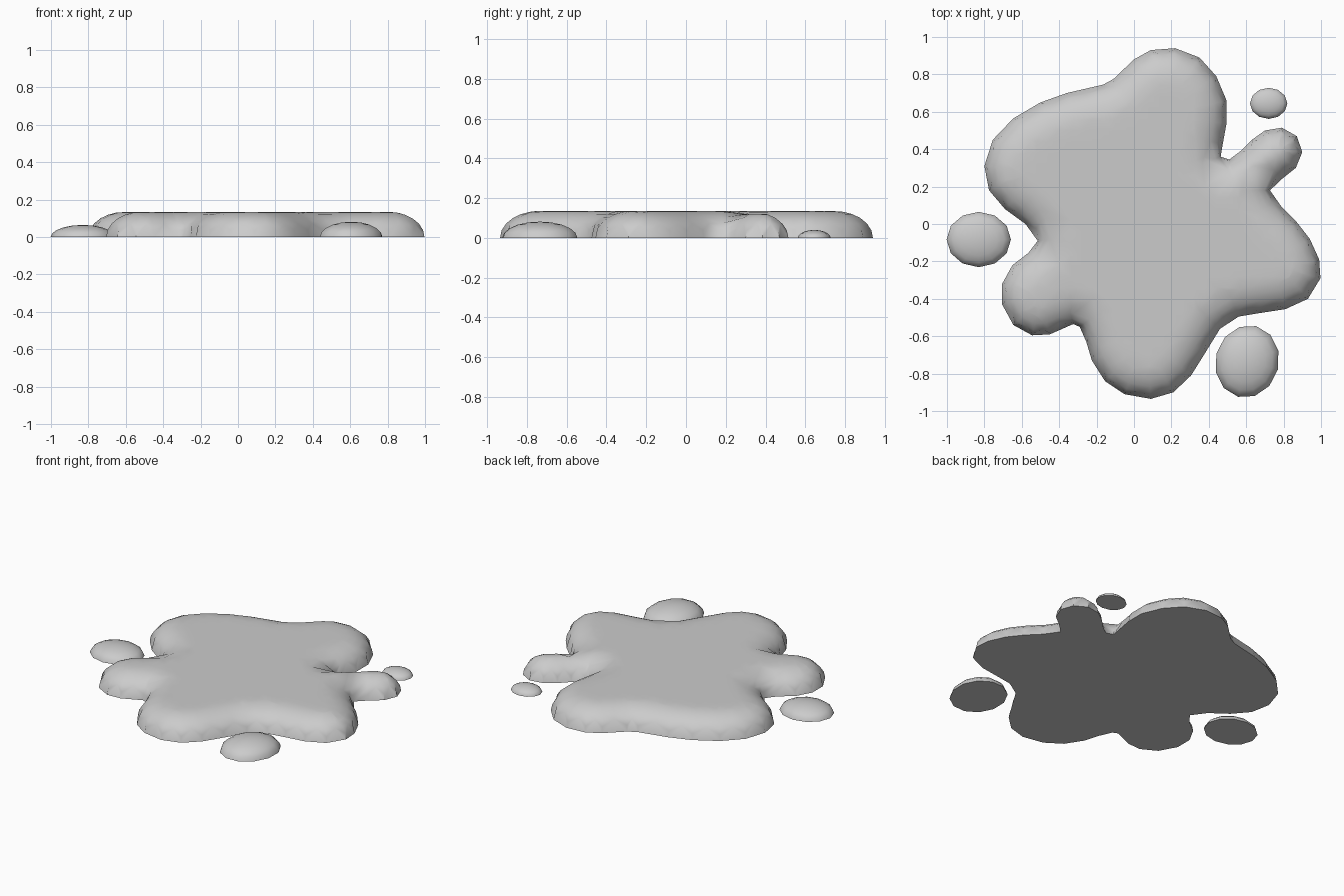
import bpy, bmesh, math
from mathutils import Vector
from mathutils.geometry import delaunay_2d_cdt, intersect_point_line

if "Cube" in bpy.data.objects:
    bpy.data.objects.remove(bpy.data.objects["Cube"])

HEIGHT, ROUND = 0.135, 0.19

# Puddle outline seen from above, clockwise
outline = [
    (.22, .94), (.35, .89), (.44, .79), (.495, .66), (.495, .54), (.475, .43),
    (.463, .36), (.51, .345), (.57, .39), (.63, .45), (.70, .50), (.79, .515),
    (.87, .47), (.90, .385), (.865, .30), (.79, .24), (.727, .18), (.79, .09),
    (.87, .01), (.94, -.08), (.99, -.19), (.997, -.29), (.93, -.40), (.81, -.455),
    (.68, -.475), (.56, -.495), (.46, -.56), (.38, -.69), (.305, -.81), (.21, -.90),
    (.09, -.935), (-.05, -.91), (-.155, -.84), (-.225, -.73), (-.255, -.63),
    (-.29, -.55), (-.325, -.535), (-.45, -.59), (-.545, -.595), (-.645, -.54),
    (-.705, -.43), (-.705, -.32), (-.65, -.22), (-.565, -.155), (-.515, -.09),
    (-.58, 0), (-.69, .08), (-.775, .18), (-.80, .31), (-.755, .45), (-.645, .565),
    (-.50, .65), (-.36, .70), (-.165, .745), (-.11, .775), (0, .88), (.09, .93)]
rim = [Vector(p) for p in reversed(outline)]
n = len(rim)
sides = [(rim[i], rim[(i + 1) % n]) for i in range(n)]


def edge_distance(p):
    best = 9.0
    for a, b in sides:
        t = min(1, max(0, (p - a).dot(b - a) / (b - a).length_squared))
        best = min(best, (p - a.lerp(b, t)).length)
    return best


def inside(p):
    hit = False
    for a, b in sides:
        if (a.y > p.y) != (b.y > p.y) and p.x < a.x + (p.y - a.y) / (b.y - a.y) * (b.x - a.x):
            hit = not hit
    return hit


def finish(name, bm):
    mesh = bpy.data.meshes.new(name)
    bmesh.ops.recalc_face_normals(bm, faces=bm.faces)
    bm.to_mesh(mesh)
    bm.free()
    ob = bpy.data.objects.new(name, mesh)
    bpy.context.collection.objects.link(ob)
    bpy.ops.object.select_all(action='DESELECT')
    ob.select_set(True)
    bpy.context.view_layer.objects.active = ob
    bpy.ops.object.shade_smooth_by_angle(angle=math.radians(60))
    return ob


# Puddle: rings following the rounded edge, then a plain grid in the middle
points = list(rim)
for depth in (.008, .03, .065, .105, .15):
    for i in range(n):
        along = (rim[(i + 1) % n] - rim[i - 1]).normalized()
        inward = Vector((-along.y, along.x))
        mid = (rim[i] + rim[(i + 1) % n]) / 2
        for base in (rim[i], mid) if depth > .02 else (rim[i],):
            p = base + inward * depth
            if inside(p) and edge_distance(p) > depth * .85:
                points.append(p)
steps = [-1 + .06 * k for k in range(34)]
for x in steps:
    for y in steps:
        p = Vector((x, y))
        if inside(p) and edge_distance(p) > .165:
            points.append(p)

verts, _, faces, *_ = delaunay_2d_cdt(points, [], [list(range(n))], 1, 1e-4)
bm = bmesh.new()
top = []
for p in verts:
    d = min(edge_distance(p), ROUND)
    z = 0 if d < 1e-3 else HEIGHT * math.sqrt(max(0, 1 - (1 - d / ROUND) ** 2))
    top.append(bm.verts.new((p.x, p.y, z)))
for f in faces:
    bm.faces.new([top[i] for i in f])
# flat underside
bmesh.ops.holes_fill(bm, edges=[e for e in bm.edges if e.is_boundary], sides=0)
finish("puddle", bm)


# Droplets: flat-bottomed domes
def droplet(name, x, y, rx, ry, h, turn=0):
    bm = bmesh.new()
    seg = 12
    rings = []
    for k in range(5):
        a = k * math.pi / 10
        ring = []
        for s in range(seg):
            t = 2 * math.pi * s / seg
            px, py = rx * math.cos(a) * math.cos(t), ry * math.cos(a) * math.sin(t)
            ring.append(bm.verts.new((x + px * math.cos(turn) - py * math.sin(turn),
                                      y + px * math.sin(turn) + py * math.cos(turn),
                                      h * math.sin(a))))
        rings.append(ring)
    tip = bm.verts.new((x, y, h))
    for lo, hi in zip(rings, rings[1:]):
        for s in range(seg):
            e = (s + 1) % seg
            bm.faces.new((lo[s], lo[e], hi[e], hi[s]))
    for s in range(seg):
        bm.faces.new((rings[-1][s], rings[-1][(s + 1) % seg], tip))
    bm.faces.new(rings[0][::-1])
    finish(name, bm)


droplet("left_droplet", -.83, -.083, .172, .148, .065)
droplet("front_droplet", .605, -.735, .17, .195, .082, -.25)
droplet("small_droplet", .72, .645, .1, .083, .04)
